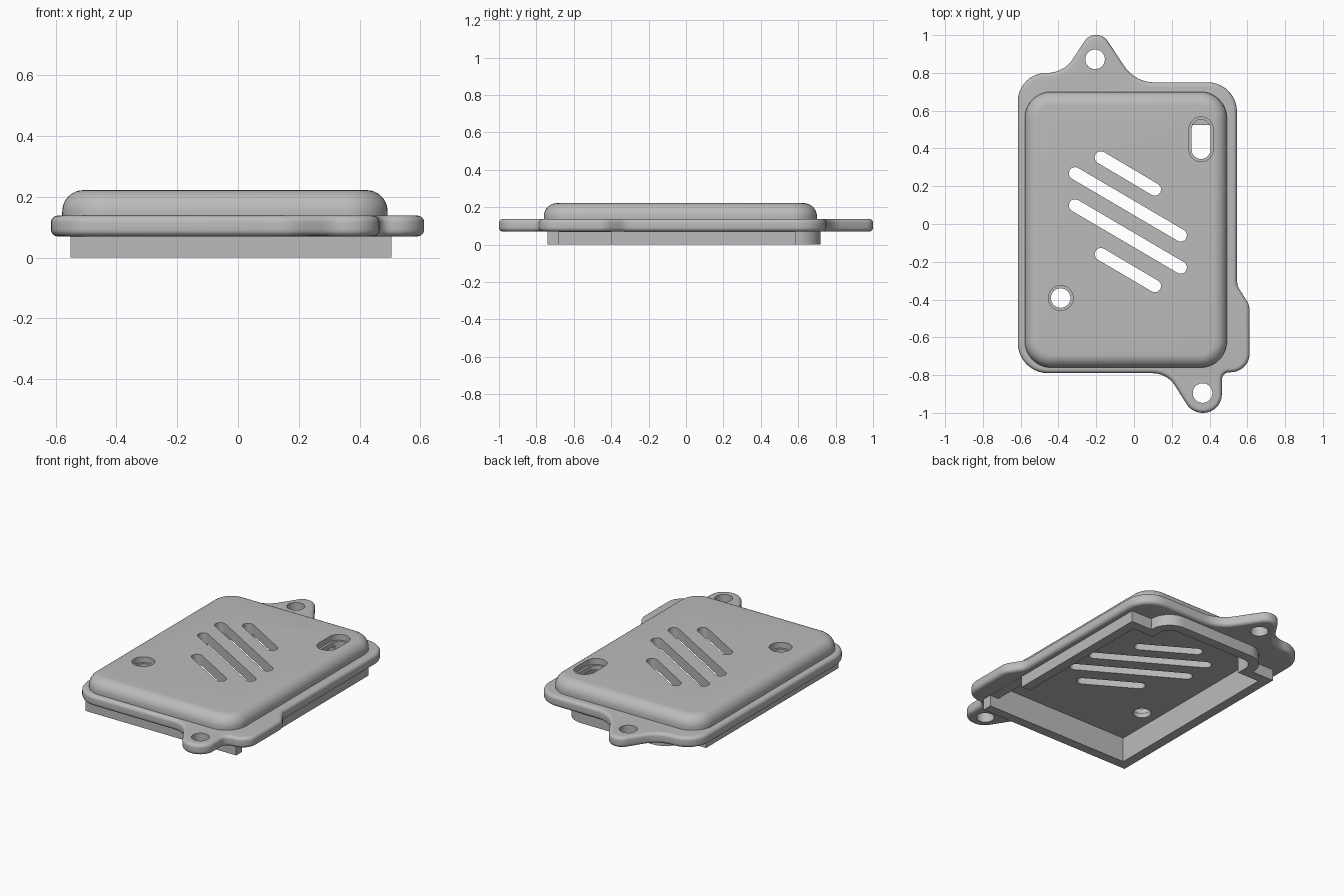
import bpy, bmesh, math
from mathutils import Vector

if "Cube" in bpy.data.objects:
    bpy.data.objects.remove(bpy.data.objects["Cube"], do_unlink=True)

grey = bpy.data.materials.new("plain_grey")
grey.use_nodes = True
grey.diffuse_color = (0.5, 0.5, 0.5, 1)
grey.node_tree.nodes["Principled BSDF"].inputs["Base Color"].default_value = (0.5, 0.5, 0.5, 1)


def fillet(corners, steps=10):
    """Round each (x, y, radius) corner of a closed outline."""
    out = []
    for i, (x, y, r) in enumerate(corners):
        p = Vector((x, y))
        if r == 0:
            out.append(p)
            continue
        a = (Vector(corners[i - 1][:2]) - p).normalized()
        b = (Vector(corners[(i + 1) % len(corners)][:2]) - p).normalized()
        half = a.angle(b) / 2
        centre = p + (a + b).normalized() * (r / math.sin(half))
        start = p + a * (r / math.tan(half)) - centre
        end = p + b * (r / math.tan(half)) - centre
        sweep = start.angle(end)
        for k in range(steps + 1):
            t = k / steps
            out.append(centre + (start * math.sin((1 - t) * sweep)
                                 + end * math.sin(t * sweep)) / math.sin(sweep))
    return out


def capsule(p, q, r, steps=12):
    """Outline of a round-ended slot; a circle when both ends meet."""
    p, q = Vector(p), Vector(q)
    ang = math.atan2(q.y - p.y, q.x - p.x)
    out = []
    for c, base in ((q, ang - math.pi / 2), (p, ang + math.pi / 2)):
        last = steps if p == q else steps + 1
        for k in range(last):
            t = base + math.pi * k / steps
            out.append(c + Vector((math.cos(t), math.sin(t))) * r)
    return out


def prism(name, outline, z0, z1):
    bm = bmesh.new()
    face = bm.faces.new([bm.verts.new((p.x, p.y, z0)) for p in outline])
    ext = bmesh.ops.extrude_face_region(bm, geom=[face])
    top = [v for v in ext["geom"] if isinstance(v, bmesh.types.BMVert)]
    bmesh.ops.translate(bm, verts=top, vec=(0, 0, z1 - z0))
    bmesh.ops.recalc_face_normals(bm, faces=bm.faces)
    mesh = bpy.data.meshes.new(name)
    bm.to_mesh(mesh)
    bm.free()
    mesh.materials.append(grey)
    obj = bpy.data.objects.new(name, mesh)
    bpy.context.collection.objects.link(obj)
    return obj


def activate(obj):
    bpy.ops.object.select_all(action='DESELECT')
    obj.select_set(True)
    bpy.context.view_layer.objects.active = obj


def round_edges(obj, width, z_levels, segments=6):
    """Round the outline edges lying at the given heights."""
    bm = bmesh.new()
    bm.from_mesh(obj.data)
    edges = [e for e in bm.edges
             if any(all(abs(v.co.z - z) < 1e-4 for v in e.verts) for z in z_levels)]
    bmesh.ops.bevel(bm, geom=edges, offset=width, segments=segments,
                    profile=0.5, affect='EDGES', clamp_overlap=False)
    bm.to_mesh(obj.data)
    bm.free()


def cut(obj, cutters):
    activate(obj)
    for c in cutters:
        mod = obj.modifiers.new("cut", 'BOOLEAN')
        mod.operation = 'DIFFERENCE'
        mod.solver = 'EXACT'
        mod.object = c
        bpy.ops.object.modifier_apply(modifier=mod.name)


def rect(x0, y0, x1, y1, r=0):
    return fillet([(x0, y0, r), (x1, y0, r), (x1, y1, r), (x0, y1, r)])


def rim_outline(inset):
    """Box with a narrower, round-cornered bay at the back."""
    d = inset
    r = 0.13 - d
    return fillet([(-0.55 + d, -0.74 + d, 0), (0.505 - d, -0.74 + d, 0),
                   (0.505 - d, 0.585 - d, 0), (0.36 - d, 0.585 - d, 0),
                   (0.36 - d, 0.72 - d, r), (-0.40 + d, 0.72 - d, r),
                   (-0.40 + d, 0.585 - d, 0), (-0.55 + d, 0.585 - d, 0)])


# Flange plate with two mounting ears and a side bulge
flange = prism("flange_plate", fillet([
    (-0.615, -0.79, 0.16), (0.175, -0.79, 0.14), (0.308, -1, 0.1), (0.465, -1, 0.098),
    (0.465, -0.785, 0.04), (0.612, -0.785, 0.1), (0.612, -0.43, 0.1), (0.545, -0.325, 0.1),
    (0.545, 0.75, 0.155), (0.005, 0.75, 0.19), (-0.16, 1, 0.07), (-0.241, 1, 0.07),
    (-0.372, 0.80, 0.16), (-0.615, 0.80, 0.15)]), 0.07, 0.138)
round_edges(flange, 0.022, (0.07, 0.138))

# Raised cover with a soft top edge
cover = prism("raised_cover", rect(-0.578, -0.76, 0.492, 0.70, 0.14), 0.138, 0.222)
round_edges(cover, 0.07, (0.222,), 8)

# Locating rim underneath
rim = prism("locating_rim", rim_outline(0), 0, 0.07)

# Hollow inside and the side opening in the rim
cavity = prism("cavity_cutter", rim_outline(0.06), -0.05, 0.155)
opening = prism("opening_cutter", rect(0.40, -0.68, 0.60, -0.40), -0.05, 0.069)

# Slanted vents, with a button hole and a lens slot that have a shallow step
vents = [((-0.175, 0.352), (0.11, 0.183)), ((-0.312, 0.268), (0.247, -0.06)),
         ((-0.312, 0.098), (0.247, -0.23)), ((-0.175, -0.16), (0.11, -0.328))]
holes = [prism("vent_cutter", capsule(p, q, 0.033), 0.1, 0.3) for p, q in vents]
for p, q, r in (((-0.388, -0.392), (-0.388, -0.392), 0.052), ((0.355, 0.394), (0.355, 0.503), 0.05)):
    holes.append(prism("hole_cutter", capsule(p, q, r), 0.1, 0.3))
    holes.append(prism("step_cutter", capsule(p, q, r + 0.014), 0.185, 0.3))

# Screw holes in the ears
screws = [prism("screw_cutter", capsule(c, c, 0.052), 0, 0.2)
          for c in ((-0.206, 0.872), (0.363, -0.895))]

cut(flange, [cavity] + screws)
cut(cover, [cavity] + holes)
cut(rim, [cavity, opening])
for c in [cavity, opening] + holes + screws:
    bpy.data.objects.remove(c, do_unlink=True)

for part in (flange, cover, rim):
    activate(part)
    bpy.ops.object.shade_smooth_by_angle(angle=math.radians(35))
